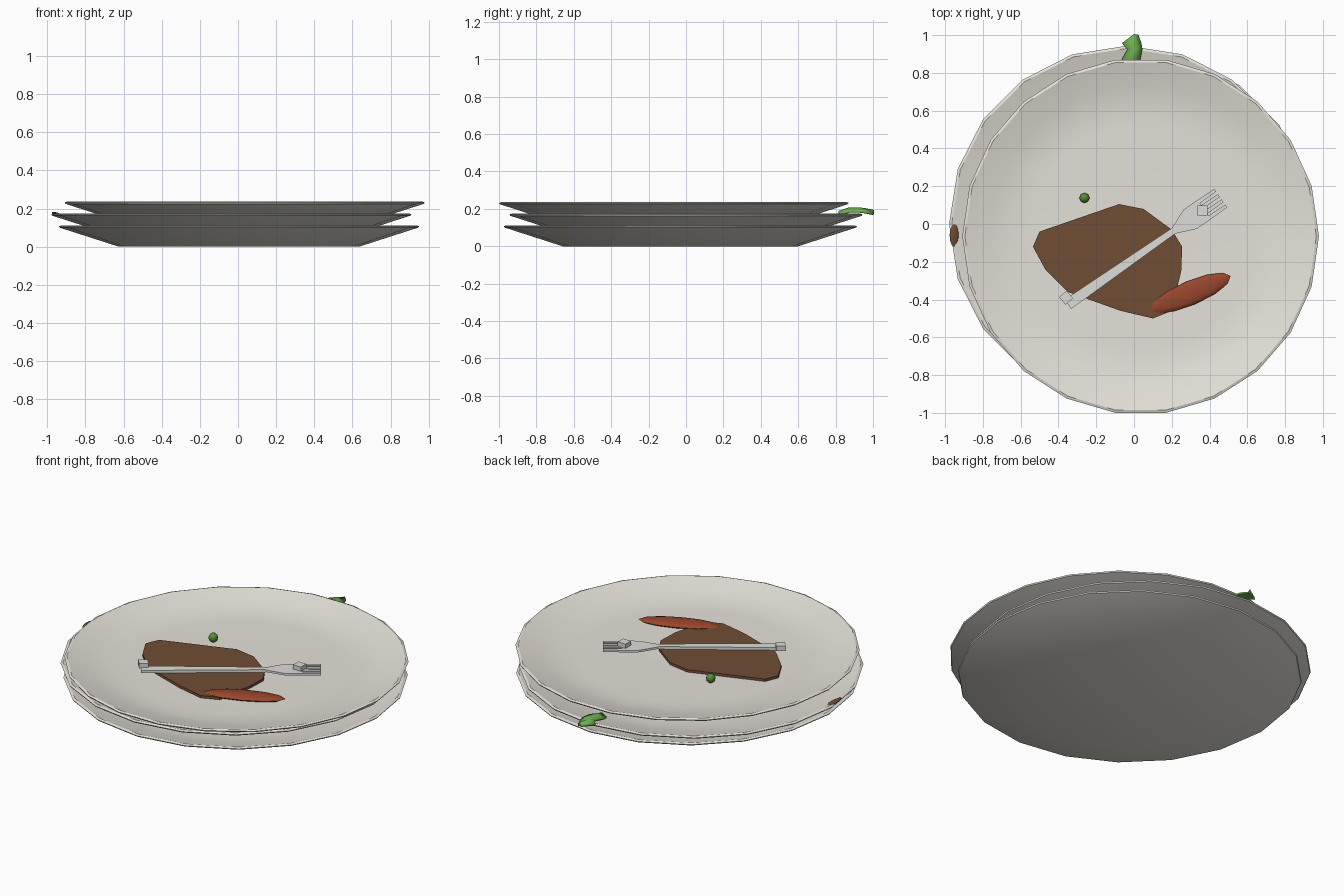
import bpy, bmesh, math
from mathutils import Matrix, Vector

if "Cube" in bpy.data.objects:
    bpy.data.objects.remove(bpy.data.objects["Cube"])


def material(name, rgb):
    m = bpy.data.materials.new(name)
    m.diffuse_color = (*rgb, 1)
    m.use_nodes = True
    m.node_tree.nodes["Principled BSDF"].inputs["Base Color"].default_value = m.diffuse_color
    return m


CHINA = material("off_white_china", (0.78, 0.755, 0.69))
STEEL = material("dull_steel", (0.72, 0.72, 0.69))
BROWN = material("meat_brown", (0.16, 0.075, 0.036))
ORANGE = material("roasted_carrot", (0.32, 0.06, 0.025))
PEA = material("pea_green", (0.09, 0.27, 0.035))
LEAF = material("leaf_green", (0.16, 0.44, 0.08))


def finish(bm, name, mat, smooth=0):
    """Turn a bmesh into a named object with one colour."""
    bmesh.ops.recalc_face_normals(bm, faces=bm.faces)
    me = bpy.data.meshes.new(name)
    bm.to_mesh(me)
    bm.free()
    me.materials.append(mat)
    ob = bpy.data.objects.new(name, me)
    bpy.context.collection.objects.link(ob)
    if smooth:
        bpy.ops.object.select_all(action='DESELECT')
        ob.select_set(True)
        bpy.context.view_layer.objects.active = ob
        bpy.ops.object.shade_smooth_by_angle(angle=math.radians(smooth))
    return ob


def prism(bm, pts, z0, z1):
    """Extrude a flat outline from z0 to z1."""
    low = [bm.verts.new((x, y, z0)) for x, y in pts]
    top = [bm.verts.new((x, y, z1)) for x, y in pts]
    n = len(pts)
    bm.faces.new(low[::-1])
    bm.faces.new(top)
    for i in range(n):
        j = (i + 1) % n
        bm.faces.new((low[i], low[j], top[j], top[i]))


def plate(name, x, y, z, sides):
    """Spin the plate profile (radius, height) around its centre."""
    profile = [(0.63, 0), (0.94, 0.1), (0.944, 0.107), (0.93, 0.112),
               (0.80, 0.076), (0.70, 0.058), (0.60, 0.055)]
    bm = bmesh.new()
    rings = [[bm.verts.new((x + r * math.cos(2 * math.pi * i / sides),
                            y + r * math.sin(2 * math.pi * i / sides), z + h))
              for i in range(sides)] for r, h in profile]
    for a, b in zip(rings, rings[1:]):
        for i in range(sides):
            j = (i + 1) % sides
            bm.faces.new((a[i], a[j], b[j], b[i]))
    bm.faces.new(rings[0])
    bm.faces.new(rings[-1])
    finish(bm, name, CHINA, 35)


def blob(name, mat, loc, size, spin=0, tilt=0, seg=12, rings=8):
    """Stretched ball."""
    bm = bmesh.new()
    m = (Matrix.Translation(loc) @ Matrix.Rotation(spin, 4, 'Z')
         @ Matrix.Rotation(tilt, 4, 'Y') @ Matrix.Diagonal((*size, 1)))
    bmesh.ops.create_uvsphere(bm, u_segments=seg, v_segments=rings, radius=1, matrix=m)
    finish(bm, name, mat, 60)


# Stack of three slightly shifted plates
plate("bottom_plate", 0.005, -0.03, 0.0, 20)
plate("middle_plate", -0.035, 0.0, 0.063, 20)
plate("top_plate", 0.035, -0.065, 0.125, 22)

# Slice of meat
bm = bmesh.new()
prism(bm, [(-0.535, -0.12), (-0.47, -0.24), (-0.35, -0.36), (-0.07, -0.46),
           (0.10, -0.50), (0.20, -0.46), (0.25, -0.25), (0.255, -0.12),
           (0.20, -0.03), (0.05, 0.08), (-0.08, 0.105), (-0.50, -0.04)], 0.176, 0.195)
finish(bm, "meat_slice", BROWN)

# Carrot, pea and crumb
blob("carrot", ORANGE, (0.30, -0.365, 0.197), (0.23, 0.064, 0.018), math.radians(23))
blob("pea", PEA, (-0.262, 0.138, 0.205), (0.027, 0.027, 0.027), seg=8, rings=6)
blob("meat_crumb", BROWN, (-0.952, -0.06, 0.172), (0.025, 0.06, 0.008), 0, math.radians(15))

# Fork, laid out along its own axis and then turned into place
bm = bmesh.new()
prism(bm, [(0, -0.03), (0.68, -0.017), (0.68, 0.017), (0, 0.03)], 0.195, 0.211)
prism(bm, [(0.68, -0.017), (0.79, -0.062), (0.88, -0.062),
           (0.88, 0.062), (0.79, 0.062), (0.68, 0.017)], 0.197, 0.209)
for i in range(4):
    v = -0.051 + i * 0.034
    prism(bm, [(0.88, v - 0.011), (0.985, v - 0.009),
               (0.985, v + 0.009), (0.88, v + 0.011)], 0.197, 0.209)
bm.transform(Matrix.Translation((-0.35, -0.425, 0)) @ Matrix.Rotation(math.radians(34.8), 4, 'Z'))
finish(bm, "fork", STEEL)

# Small blocks resting on the fork
for name, x, y, turn in (("handle_block", -0.36, -0.39, 40), ("head_block", 0.362, 0.072, 0)):
    bm = bmesh.new()
    s = 0.026
    prism(bm, [(-s, -s), (s, -s), (s, s), (-s, s)], 0.205, 0.235)
    bm.transform(Matrix.Translation((x, y, 0)) @ Matrix.Rotation(math.radians(turn), 4, 'Z'))
    finish(bm, name, STEEL)

# Salad leaf hanging over the back rim: rows of (y, left x, right x, height)
bm = bmesh.new()
rows = []
for y, a, b, z in [(0.82, -0.04, 0.02, 0.170), (0.875, -0.06, 0.03, 0.188),
                   (0.925, -0.03, 0.04, 0.188), (0.955, -0.06, 0.035, 0.184),
                   (1.0, 0.005, 0.018, 0.175)]:
    rows.append([bm.verts.new((a + (b - a) * t, y, z + lift))
                 for t, lift in ((0, -0.008), (0.5, 0.010), (1, -0.008))])
for p, q in zip(rows, rows[1:]):
    for i in range(2):
        bm.faces.new((p[i], p[i + 1], q[i + 1], q[i]))
leaf = finish(bm, "salad_leaf", LEAF, 60)
thick = leaf.modifiers.new("thickness", 'SOLIDIFY')
thick.thickness = 0.01
